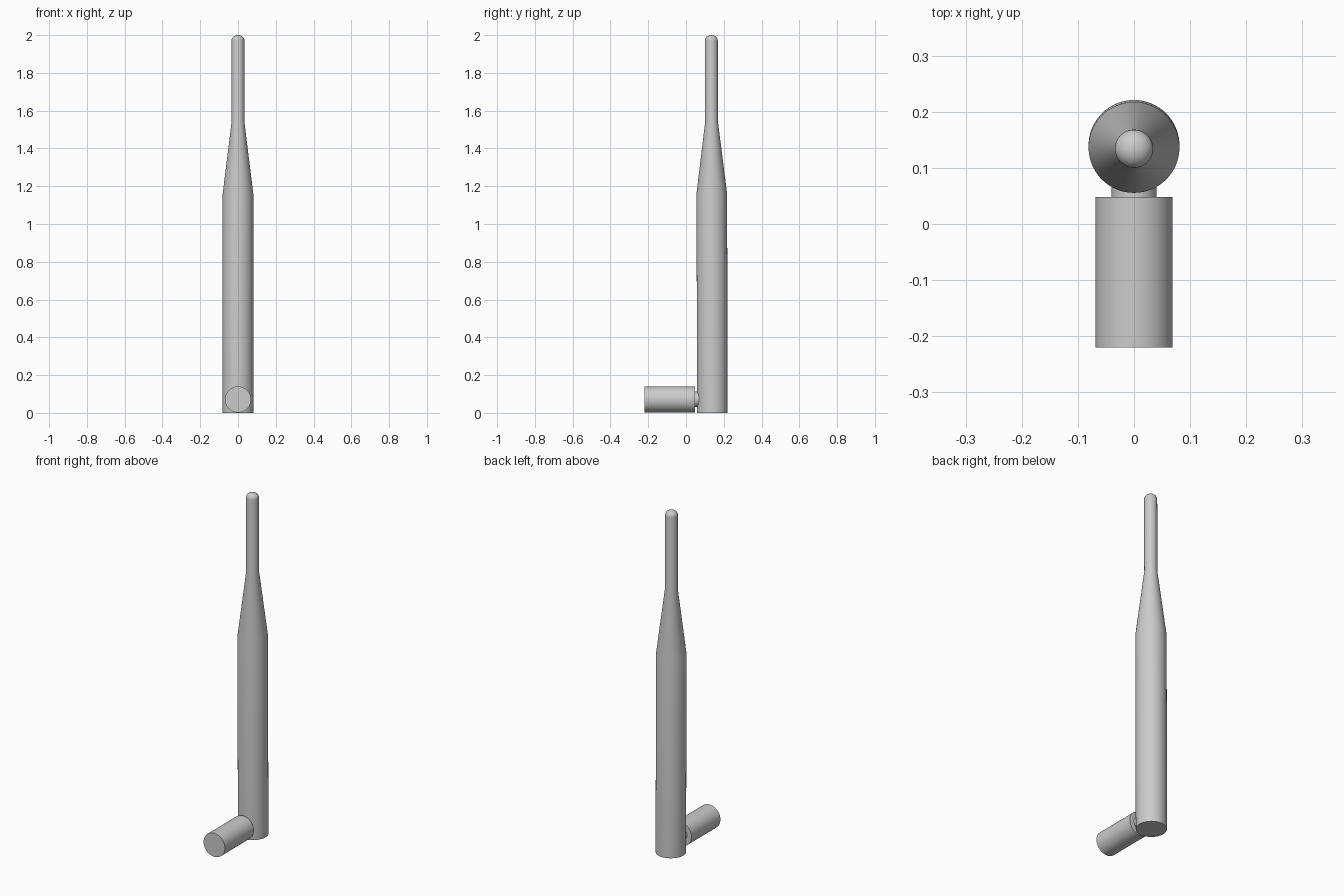
import bpy
import bmesh
import math
from mathutils import Matrix

cube = bpy.data.objects.get("Cube")
if cube:
    bpy.data.objects.remove(cube, do_unlink=True)

# Single plain grey plastic
grey = bpy.data.materials.new("grey_plastic")
grey.use_nodes = True
colour = (0.6, 0.6, 0.6, 1)
grey.diffuse_color = colour
grey.node_tree.nodes["Principled BSDF"].inputs["Base Color"].default_value = colour


def lathe(name, profile, location, tilt, sides=64):
    """Turn (radius, height) points into a capped solid of revolution."""
    bm = bmesh.new()
    rings = []
    for radius, height in profile:
        ring = bmesh.ops.create_circle(
            bm, segments=sides, radius=radius,
            matrix=Matrix.Translation((0, 0, height)))
        rings.append(ring["verts"])
    for low, high in zip(rings, rings[1:]):
        for i in range(sides):
            j = (i + 1) % sides
            bm.faces.new((low[i], low[j], high[j], high[i]))
    bm.faces.new(rings[0])
    bm.faces.new(rings[-1])
    bmesh.ops.recalc_face_normals(bm, faces=bm.faces)
    mesh = bpy.data.meshes.new(name)
    bm.to_mesh(mesh)
    bm.free()
    mesh.materials.append(grey)
    obj = bpy.data.objects.new(name, mesh)
    obj.location = location
    obj.rotation_euler.x = tilt
    bpy.context.collection.objects.link(obj)
    bpy.ops.object.select_all(action="DESELECT")
    obj.select_set(True)
    bpy.context.view_layer.objects.active = obj
    bpy.ops.object.shade_smooth_by_angle(angle=math.radians(30))
    return obj


# Mast: straight sleeve, taper, thin whip and rounded tip
tip_radius, tip_height, top = 0.034, 0.028, 2.0
tip = []
for step in range(9):
    a = math.radians(step * 10.5)
    tip.append((tip_radius * math.cos(a),
                top - tip_height + tip_height * math.sin(a)))
lathe("antenna_mast",
      [(0.081, 0), (0.081, 1.16), (tip_radius, 1.54)] + tip,
      (0, 0.14, 0), 0.003)

# Hinge neck and connector barrel, both lying along the y axis
along_y = math.radians(-90)
lathe("hinge_neck", [(0.04, 0), (0.04, 0.08)], (0, 0.03, 0.072), along_y)
lathe("connector_barrel", [(0.069, 0), (0.069, 0.268)], (0, -0.22, 0.071), along_y)
